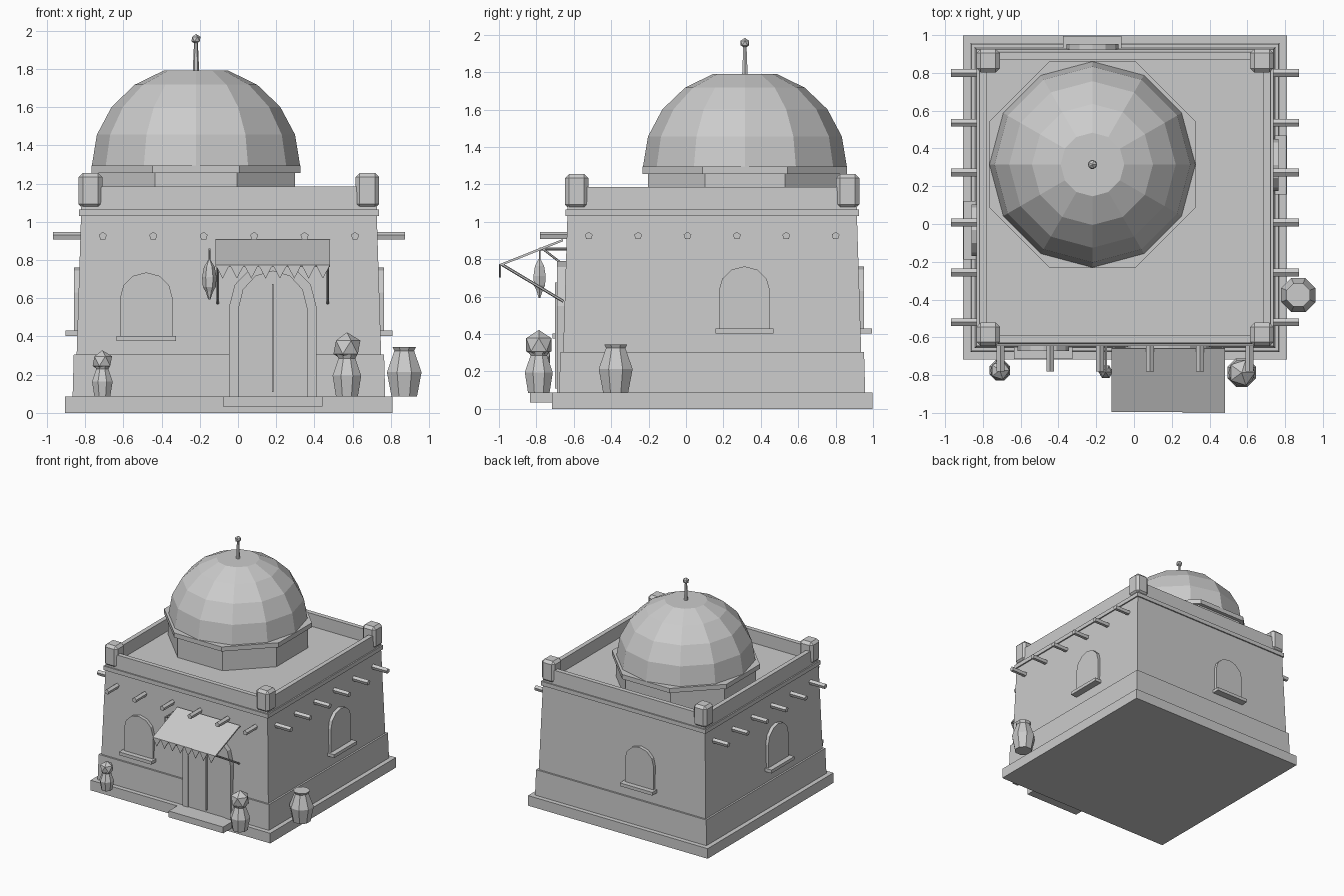
import bpy, bmesh
from math import pi, sin, cos
from mathutils import Matrix, Vector

if "Cube" in bpy.data.objects:
    bpy.data.objects.remove(bpy.data.objects["Cube"])

CX, CY = -0.0475, 0.14            # centre of the house
FRONT, RIGHT, BACK, LEFT = 0, pi / 2, pi, -pi / 2


def finish(name, bm, matrix=Matrix()):
    bmesh.ops.transform(bm, matrix=matrix, verts=bm.verts)
    bmesh.ops.recalc_face_normals(bm, faces=bm.faces)
    me = bpy.data.meshes.new(name)
    bm.to_mesh(me)
    bm.free()
    ob = bpy.data.objects.new(name, me)
    bpy.context.collection.objects.link(ob)
    return ob


def side(angle):
    """Frame of one wall: local x runs along it, -y points outwards."""
    return Matrix.Translation((CX, CY, 0)) @ Matrix.Rotation(angle, 4, 'Z')


def box(name, x0, x1, y0, y1, z0, z1, matrix=Matrix()):
    bm = bmesh.new()
    bmesh.ops.create_cube(bm, size=1)
    for v in bm.verts:
        v.co = Vector(((x0 + x1) / 2 + v.co.x * (x1 - x0),
                       (y0 + y1) / 2 + v.co.y * (y1 - y0),
                       (z0 + z1) / 2 + v.co.z * (z1 - z0)))
    return finish(name, bm, matrix)


def lathe(name, profile, sides, loc=(0, 0, 0), turn=0.0):
    """Closed solid from (radius, z) points."""
    bm = bmesh.new()
    rings = [[bm.verts.new((r * cos(turn + 2 * pi * i / sides),
                            r * sin(turn + 2 * pi * i / sides), z))
              for i in range(sides)] for r, z in profile]
    for a, b in zip(rings, rings[1:]):
        for i in range(sides):
            j = (i + 1) % sides
            bm.faces.new((a[i], a[j], b[j], b[i]))
    bm.faces.new(rings[0])
    bm.faces.new(rings[-1])
    return finish(name, bm, Matrix.Translation(loc))


def tier(name, half0, half1, z0, z1):
    """Square block of the house, optionally tapered."""
    k = 2 ** 0.5
    return lathe(name, [(half0 * k, z0), (half1 * k, z1)], 4, (CX, CY, 0), pi / 4)


def rod(name, a, b, r, sides=6, matrix=Matrix()):
    a, b = Vector(a), Vector(b)
    bm = bmesh.new()
    bmesh.ops.create_cone(bm, cap_ends=True, segments=sides, radius1=r, radius2=r,
                          depth=(b - a).length)
    rot = (b - a).to_track_quat('Z', 'Y').to_matrix().to_4x4()
    return finish(name, bm, matrix @ Matrix.Translation((a + b) / 2) @ rot)


def ball(name, loc, r):
    bm = bmesh.new()
    bmesh.ops.create_icosphere(bm, subdivisions=1, radius=r)
    return finish(name, bm, Matrix.Translation(loc))


def arch(name, u, half, z0, spring, apex, d0, d1, matrix, segs=6):
    """Arched slab on a wall, from depth d0 to d1 out of the house centre."""
    pts = [(u + half, z0)]
    pts += [(u + half * cos(pi * i / segs), spring + (apex - spring) * sin(pi * i / segs))
            for i in range(segs + 1)]
    pts.append((u - half, z0))
    bm = bmesh.new()
    f = bm.faces.new([bm.verts.new((x, -d0, z)) for x, z in pts])
    ext = bmesh.ops.extrude_face_region(bm, geom=[f])
    bmesh.ops.translate(bm, vec=(0, d0 - d1, 0),
                        verts=[e for e in ext['geom'] if isinstance(e, bmesh.types.BMVert)])
    return finish(name, bm, matrix)


# House body
tier("base_slab", 0.857, 0.857, 0, 0.087)
tier("wall_skirt", 0.818, 0.812, 0.087, 0.305)
tier("walls", 0.797, 0.774, 0.3, 1.03)
tier("cornice", 0.785, 0.785, 1.03, 1.065)

# Parapet with sunken roof
parapet = tier("parapet", 0.774, 0.77, 1.065, 1.185)
bm = bmesh.new()
bm.from_mesh(parapet.data)
top = max(bm.faces, key=lambda f: f.calc_center_median().z)
bmesh.ops.inset_region(bm, faces=[top], thickness=0.055)
ext = bmesh.ops.extrude_discrete_faces(bm, faces=[top])
bmesh.ops.translate(bm, vec=(0, 0, -0.11), verts=ext['faces'][0].verts)
bm.to_mesh(parapet.data)
bm.free()

# Corner posts
for sx in (-1, 1):
    for sy in (-1, 1):
        x, y = CX + sx * 0.7245, CY + sy * 0.7245
        post = box("corner_post", x - 0.062, x + 0.062, y - 0.062, y + 0.062, 1.07, 1.256)
        bev = post.modifiers.new("chamfer", 'BEVEL')
        bev.width, bev.segments = 0.022, 1

# Dome on an octagonal drum, with finial
dome_at, oct_k = (-0.22, 0.315, 0), 1 / cos(pi / 8)
lathe("drum", [(0.517 * oct_k, 1.07), (0.517 * oct_k, 1.256)], 8, dome_at, pi / 8)
lathe("drum_rim", [(0.547 * oct_k, 1.256), (0.547 * oct_k, 1.295)], 8, dome_at, pi / 8)
lathe("dome", [(0.545 * cos(i * pi / 10), 1.295 + 0.522 * sin(i * pi / 10)) for i in range(5)],
      12, dome_at)
lathe("finial_rod", [(0.017, 1.785), (0.01, 1.94)], 6, dome_at)
ball("finial_ball", (-0.22, 0.315, 1.956), 0.027)

# Roof beams poking through three walls
for ang in (FRONT, RIGHT, LEFT):
    for i in range(6):
        u = (i - 2.5) * 0.264
        rod("roof_beam", (u, -0.74, 0.925), (u, -0.921, 0.925), 0.022, 5, side(ang))

# Windows with sills
for ang, u, z in ((FRONT, -0.4325, 0.403), (RIGHT, 0.1725, 0.43),
                  (BACK, 0.1725, 0.43), (LEFT, 0.1725, 0.43)):
    arch("window", u, 0.137, z, z + 0.2, z + 0.332, 0.76, 0.812, side(ang))
    box("window_sill", u - 0.155, u + 0.155, -0.855, -0.76, z - 0.028, z, side(ang))

# Door, frame and step
DX = 0.182
front = side(FRONT)
arch("door_panel", DX - CX, 0.178, 0.087, 0.55, 0.742, 0.76, 0.822, front)
frame = arch("door_frame", DX - CX, 0.23, 0.087, 0.55, 0.79, 0.76, 0.83, front)
cutter = arch("door_cutter", DX - CX, 0.178, 0.0, 0.55, 0.742, 0.7, 0.9, front)
cutter.hide_render = True
cutter.hide_set(True)
cut = frame.modifiers.new("opening", 'BOOLEAN')
cut.object, cut.solver = cutter, 'EXACT'
box("door_seam", DX - 0.004, DX + 0.004, -0.7, -0.67, 0.11, 0.675)
box("door_step", DX - 0.26, DX + 0.26, -0.833, -0.68, 0.033, 0.087)

# Awning sheet with toothed valance and struts
A0, A1 = -0.118, 0.482
bm = bmesh.new()
f = bm.faces.new([bm.verts.new(p) for p in ((A0, -0.66, 0.908), (A0, -0.995, 0.775),
                                            (A1, -0.995, 0.775), (A1, -0.66, 0.908))])
awning = finish("awning", bm)
awning.modifiers.new("thickness", 'SOLIDIFY').thickness = 0.012
bm = bmesh.new()
n = 8
w = (A1 - A0) / n
for i in range(n):
    bm.faces.new([bm.verts.new((A0 + w * (i + t), -0.995, z))
                  for t, z in ((0, 0.775), (0.5, 0.703), (1, 0.775))])
valance = finish("awning_valance", bm)
valance.modifiers.new("thickness", 'SOLIDIFY').thickness = 0.006
for x in (A0 + 0.012, A1 - 0.012):
    rod("awning_strut", (x, -0.985, 0.772), (x, -0.655, 0.575), 0.008)

# Hanging lantern on a bracket
LX, LY = -0.15, -0.783
rod("lantern_arm", (LX, -0.64, 0.855), (LX, LY, 0.855), 0.007)
rod("lantern_brace", (LX, -0.655, 0.77), (LX, -0.765, 0.855), 0.006)
rod("lantern_hook", (LX, LY, 0.855), (LX, LY, 0.79), 0.004)
lathe("lantern", [(0.005, 0.802), (0.028, 0.765), (0.038, 0.71), (0.034, 0.66),
                  (0.02, 0.635), (0.005, 0.593)], 6, (LX, LY, 0))

# Urn and two planters
lathe("urn", [(0.072, 0.085), (0.098, 0.213), (0.056, 0.325), (0.067, 0.345)], 8,
      (0.87, -0.376, 0), pi / 8)
for x, y, k in ((0.57, -0.787, 1.0), (-0.71, -0.775, 0.72)):
    lathe("planter_pot", [(0.062 * k, 0), (0.081 * k, 0.11 * k), (0.048 * k, 0.2 * k),
                          (0.058 * k, 0.22 * k)], 8, (x, y, 0.085), pi / 8)
    ball("planter_bush", (x, y, 0.085 + 0.258 * k), 0.079 * k)
